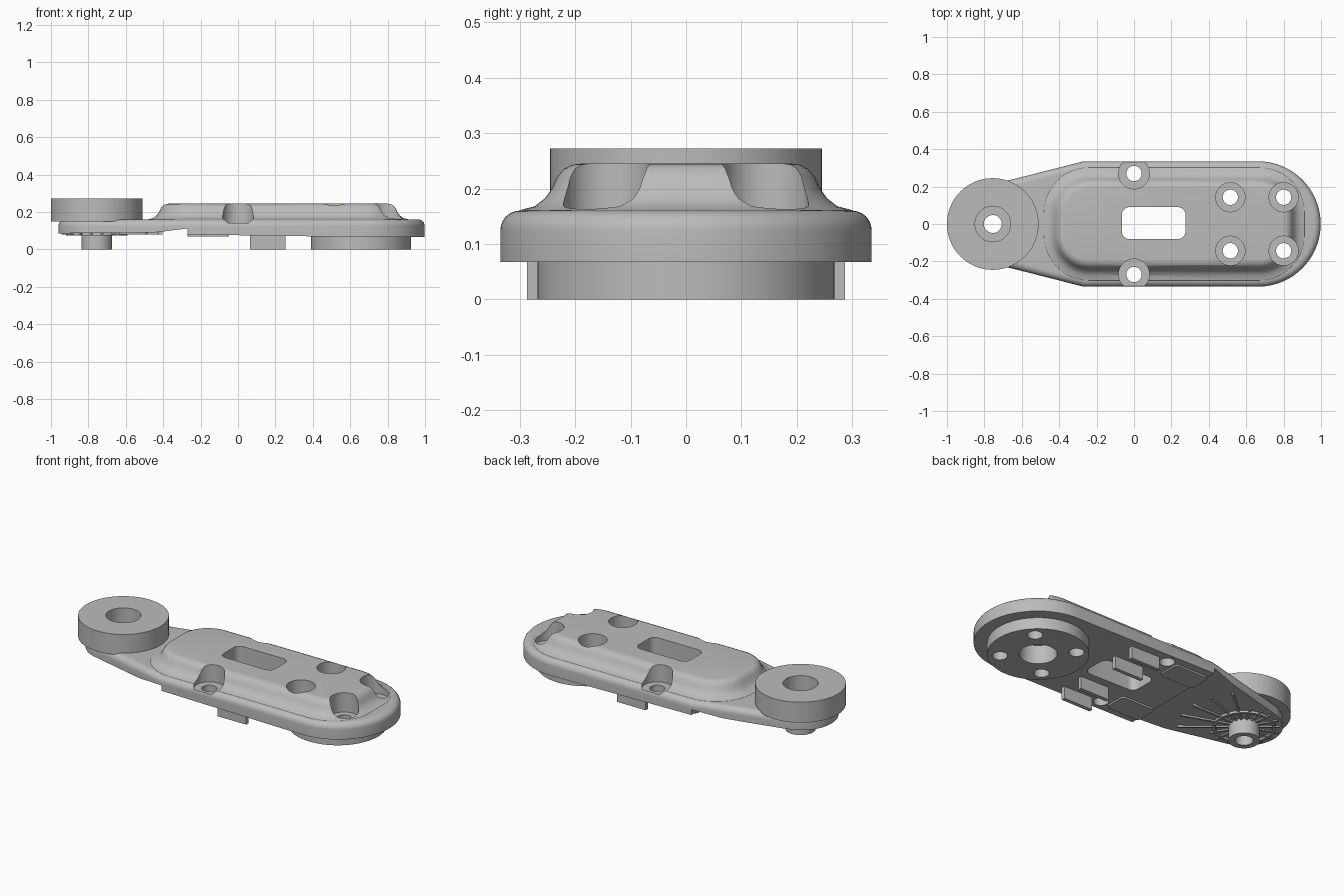
import bpy, bmesh
from math import radians, sin, cos, pi
from mathutils import Matrix, Vector

if "Cube" in bpy.data.objects:
    bpy.data.objects.remove(bpy.data.objects["Cube"], do_unlink=True)

grey = bpy.data.materials.new("plain_grey")
grey.use_nodes = True
grey.diffuse_color = (0.5, 0.5, 0.5, 1)
grey.node_tree.nodes["Principled BSDF"].inputs["Base Color"].default_value = (0.5, 0.5, 0.5, 1)

HUB, PAD = -0.755, 0.658      # x of the two pivot axes


def finish(name, bm):
    bmesh.ops.recalc_face_normals(bm, faces=bm.faces)
    mesh = bpy.data.meshes.new(name)
    bm.to_mesh(mesh)
    bm.free()
    mesh.materials.append(grey)
    obj = bpy.data.objects.new(name, mesh)
    bpy.context.collection.objects.link(obj)
    return obj


def loft(name, rings):
    """Skin a stack of equal-length point rings and cap both ends."""
    bm = bmesh.new()
    loops = [[bm.verts.new(p) for p in ring] for ring in rings]
    for a, b in zip(loops, loops[1:]):
        for i in range(len(a)):
            j = (i + 1) % len(a)
            bm.faces.new((a[i], a[j], b[j], b[i]))
    bm.faces.new(loops[0])
    bm.faces.new(loops[-1])
    return finish(name, bm)


def arc(cx, cy, r, start, end, steps):
    return [(cx + r * cos(radians(start + (end - start) * i / steps)),
             cy + r * sin(radians(start + (end - start) * i / steps)))
            for i in range(steps + 1)]


def lift(points, z):
    return [(x, y, z) for x, y in points]


def cylinder(name, x, y, r, z0, z1, sides=64):
    ring = arc(x, y, r, 0, 360, sides)[:-1]
    return loft(name, [lift(ring, z0), lift(ring, z1)])


def rounded_rect(x0, x1, y0, y1, r, steps=8):
    corners = ((x1 - r, y1 - r, 0), (x0 + r, y1 - r, 90),
               (x0 + r, y0 + r, 180), (x1 - r, y0 + r, 270))
    return [p for cx, cy, a in corners for p in arc(cx, cy, r, a, a + 90, steps)]


def box(name, x0, x1, y0, y1, z0, z1):
    ring = [(x0, y0), (x1, y0), (x1, y1), (x0, y1)]
    return loft(name, [lift(ring, z0), lift(ring, z1)])


def combine(target, tools, operation):
    """Apply booleans and drop the tool objects."""
    for tool in tools:
        mod = target.modifiers.new("bool", "BOOLEAN")
        mod.operation, mod.object, mod.solver = operation, tool, "EXACT"
        tool.hide_render = True
    graph = bpy.context.evaluated_depsgraph_get()
    mesh = bpy.data.meshes.new_from_object(target.evaluated_get(graph))
    target.modifiers.clear()
    target.data = mesh
    for tool in tools:
        bpy.data.objects.remove(tool, do_unlink=True)


# Arm plate: round end, straight sides, taper to the hub, rounded top edge
def plate_outline(d):
    half = [(-0.27 + 0.13 * d, 0.335 - d)]
    mirrored = [(x, -y) for x, y in half]
    return (arc(0.663, 0, 0.335 - d, -90, 90, 48) + half
            + arc(HUB, 0, 0.205 - d, 104.4, 255.6, 32) + mirrored)


edge = [(0.035 * (1 - cos(a * pi / 12)), 0.125 + 0.035 * sin(a * pi / 12)) for a in range(7)]
arm = loft("arm_body", [lift(plate_outline(0), 0.067)]
           + [lift(plate_outline(d), z) for d, z in edge])

# Relieved underside, stepped up at the neck
relief = [(-1.1, -0.1), (-1.1, 0.085), (-0.45, 0.09), (-0.27, 0.112),
          (-0.27, 0.08), (0.6, 0.067), (0.6, -0.1)]
combine(arm, [loft("relief", [[(x, y, z) for x, z in relief] for y in (-0.5, 0.5)])],
        "DIFFERENCE")

# Raised cover with rounded rim and flared foot, plus the round pivot pad
flare = [(0.12, 0.15), (0.11, 0.161), (0.083, 0.168), (0.065, 0.182), (0.052, 0.2),
         (0.043, 0.22), (0.03, 0.236), (0.015, 0.243), (0, 0.245)]
cover = loft("cover", [lift(rounded_rect(-0.37 - d, 0.8 + d, -0.19 - d, 0.19 + d, 0.13 + d, 12), z)
                       for d, z in flare])
pad = cylinder("pad", PAD, 0, 0.268, 0, 0.1, 96)
combine(arm, [cover, pad], "UNION")

# Screw holes with counterbores, window, pivot socket and hub bore
cuts = [loft("window", [lift(rounded_rect(-0.065, 0.275, -0.08, 0.09, 0.04), z) for z in (-0.1, 0.4)]),
        cylinder("socket", PAD, 0, 0.1, -0.1, 0.11),
        cylinder("bore", HUB, 0, 0.048, -0.1, 0.4)]
for side in (-1, 1):
    for x, y, r, floor in ((0, 0.27, 0.083, 0.142), (0.515, 0.143, 0.078, 0.13), (0.8, 0.143, 0.078, 0.13)):
        cuts.append(cylinder("hole", x, side * y, 0.041, -0.1, 0.2, 32))
        cuts.append(cylinder("counterbore", x, side * y, r, floor, 0.4, 48))
combine(arm, cuts, "DIFFERENCE")

# Wheel on top of the hub, with a deep recess
wheel = cylinder("hub_wheel", HUB, 0, 0.245, 0.15, 0.272, 96)
combine(wheel, [cylinder("recess", HUB, 0, 0.095, 0.172, 0.4),
                cylinder("bore", HUB, 0, 0.048, -0.1, 0.4)], "DIFFERENCE")


def tube(name, r_out, r_in, z0, z1):
    sections = ((r_out, z0), (r_out, z1), (r_in, z1), (r_in, z0), (r_out, z0))
    bm = bmesh.new()
    verts = [bm.verts.new((HUB + r, 0, z)) for r, z in sections]
    edges = [bm.edges.new(pair) for pair in zip(verts, verts[1:])]
    bmesh.ops.spin(bm, geom=verts + edges, cent=(HUB, 0, 0), axis=(0, 0, 1), angle=2 * pi, steps=64)
    bmesh.ops.remove_doubles(bm, verts=bm.verts, dist=0.0005)
    return finish(name, bm)


# Hub boss and its stiffening ring below
boss = tube("hub_boss", 0.082, 0.048, 0, 0.1)
ring = tube("hub_ring", 0.165, 0.15, 0.075, 0.1)

# Radial ribs around the boss, longer towards the neck
for i in range(18):
    angle = 20 * i
    toward_neck = cos(radians(angle)) > 0.75
    rib = box("hub_rib", 0.08, 0.35 if toward_neck else 0.19, -0.006, 0.006,
              0.08, 0.125 if toward_neck else 0.1)
    rib.data.transform(Matrix.Translation(Vector((HUB, 0, 0))) @ Matrix.Rotation(radians(angle), 4, "Z"))

# Guide walls and cable pads under the arm
for side, label in ((1, "left"), (-1, "right")):
    for y, place in ((0.276, "outer"), (0.14, "inner")):
        box(f"{place}_guide_wall_{label}", 0.065, 0.255, side * y - 0.011, side * y + 0.011, 0, 0.09)
    low, high = sorted((side * 0.15, side * 0.287))
    shape = rounded_rect(-0.27, -0.05, low, high, 0.02, 4)
    loft(f"cable_pad_{label}", [lift(shape, 0.068), lift(shape, 0.09)])

# Smooth curved walls, keep crisp edges
for obj in bpy.context.collection.objects:
    if obj.type == "MESH" and obj.data.materials and obj.data.materials[0] == grey:
        obj.data.shade_smooth()
        obj.data.set_sharp_from_angle(angle=radians(32))
